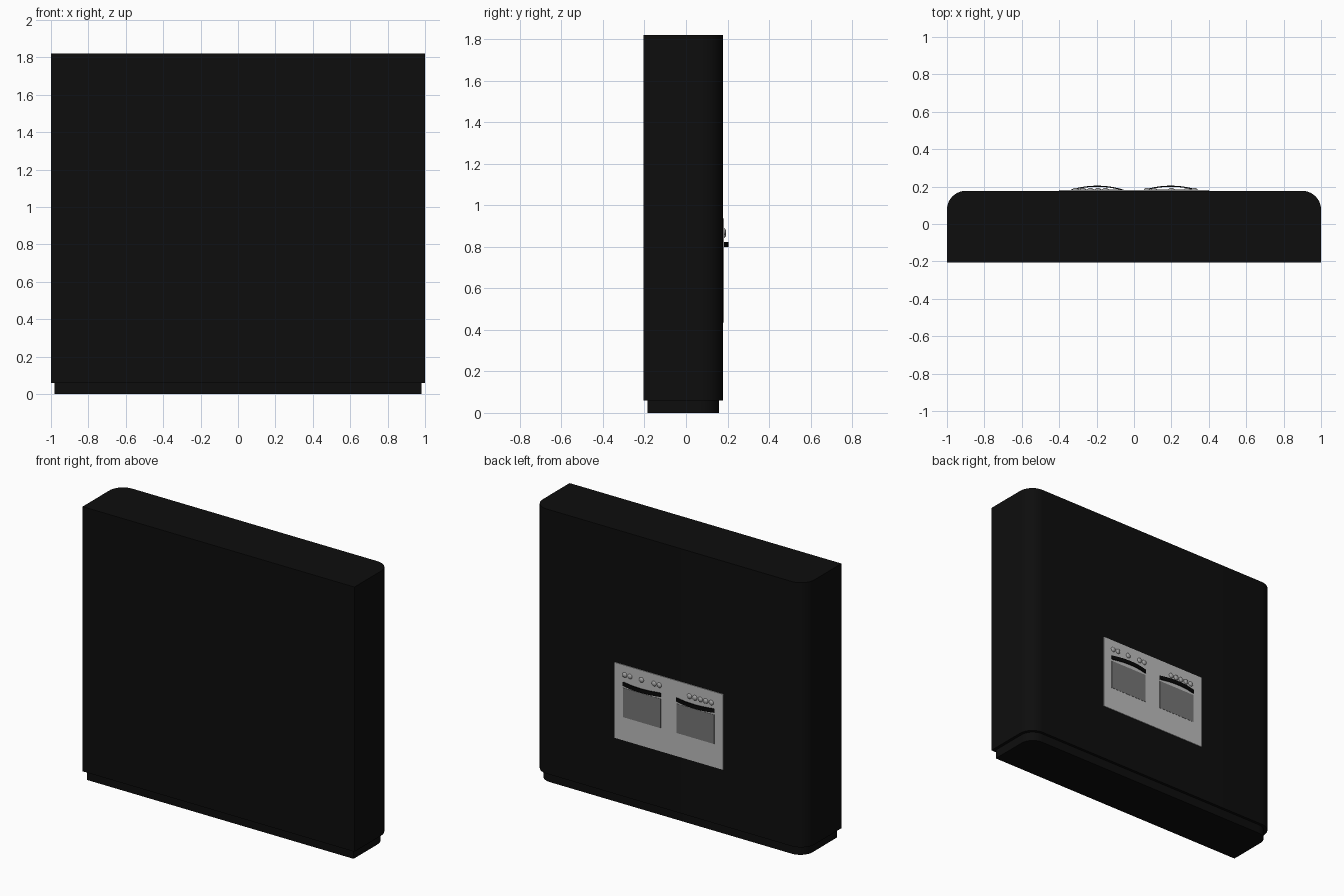
import bpy, bmesh, math
from mathutils import Matrix

if "Cube" in bpy.data.objects:
    bpy.data.objects.remove(bpy.data.objects["Cube"])


def material(name, c):
    m = bpy.data.materials.new(name)
    m.diffuse_color = (c[0], c[1], c[2], 1)
    m.use_nodes = True
    m.node_tree.nodes["Principled BSDF"].inputs["Base Color"].default_value = m.diffuse_color
    return m


BLACK = material("cabinet black", (0.004, 0.004, 0.004))
HANDLE = material("handle black", (0.002, 0.002, 0.002))
PANEL = material("panel light grey", (0.5, 0.5, 0.5))
GLASS = material("window grey", (0.18, 0.18, 0.18))
METAL = material("knob grey", (0.36, 0.36, 0.36))


def finish(name, bm, mat, smooth=True):
    bmesh.ops.recalc_face_normals(bm, faces=bm.faces)
    me = bpy.data.meshes.new(name)
    bm.to_mesh(me)
    bm.free()
    ob = bpy.data.objects.new(name, me)
    bpy.context.collection.objects.link(ob)
    me.materials.append(mat)
    if smooth:
        bpy.ops.object.select_all(action='DESELECT')
        ob.select_set(True)
        bpy.context.view_layer.objects.active = ob
        bpy.ops.object.shade_smooth_by_angle(angle=math.radians(30))
    return ob


def prism(name, outline, z0, z1, mat):
    """Extrude a plan outline (x, y) from z0 to z1."""
    bm = bmesh.new()
    f = bm.faces.new([bm.verts.new((x, y, z0)) for x, y in outline])
    ext = bmesh.ops.extrude_face_region(bm, geom=[f])
    top = [v for v in ext["geom"] if isinstance(v, bmesh.types.BMVert)]
    bmesh.ops.translate(bm, verts=top, vec=(0, 0, z1 - z0))
    return finish(name, bm, mat)


def plan(hx, y0, y1, r, n=10):
    """Rectangle with its two +y corners rounded."""
    pts = [(-hx, y0), (hx, y0)]
    for cx, start in ((hx - r, 0), (r - hx, 90)):
        for i in range(n + 1):
            a = math.radians(start + 90 * i / n)
            pts.append((cx + r * math.cos(a), y1 - r + r * math.sin(a)))
    return pts


def plate(name, x0, x1, y0, y1, z0, z1, mat):
    return prism(name, [(x0, y0), (x1, y0), (x1, y1), (x0, y1)], z0, z1, mat)


# Cabinet block and recessed plinth
prism("cabinet", plan(1.0, -0.205, 0.177, 0.1), 0.06, 1.82, BLACK)
prism("plinth", plan(0.98, -0.185, 0.159, 0.09), 0.0, 0.06, BLACK)

# Double oven front
plate("oven_panel", -0.4, 0.4, 0.174, 0.182, 0.435, 0.937, PANEL)


def oven(side, cx, knob_xs, knob_z):
    plate(side + "_window", cx - 0.139, cx + 0.139, 0.180, 0.1835, 0.59, 0.785, GLASS)

    # Bowed handle strip
    n, half, t = 16, 0.14, 0.006
    u = [-1 + 2 * i / n for i in range(n + 1)]
    outer = [(cx + half * k, 0.184 + 0.021 * (1 - k * k)) for k in u]
    inner = [(x, y - t) for x, y in reversed(outer)]
    prism(side + "_handle", outer + inner, 0.798, 0.824, HANDLE)

    # Row of domed knobs
    for i, x in enumerate(knob_xs):
        bm = bmesh.new()
        bmesh.ops.create_uvsphere(
            bm, u_segments=20, v_segments=10, radius=1,
            matrix=Matrix.Translation((x, 0.182, knob_z)) @ Matrix.Diagonal((0.017, 0.011, 0.017, 1)))
        finish(f"{side}_knob_{i + 1}", bm, METAL)


oven("left", 0.197, [0.323, 0.285, 0.2, 0.107, 0.069], 0.873)
oven("right", -0.197, [-0.153 - 0.04 * i for i in range(5)], 0.859)
